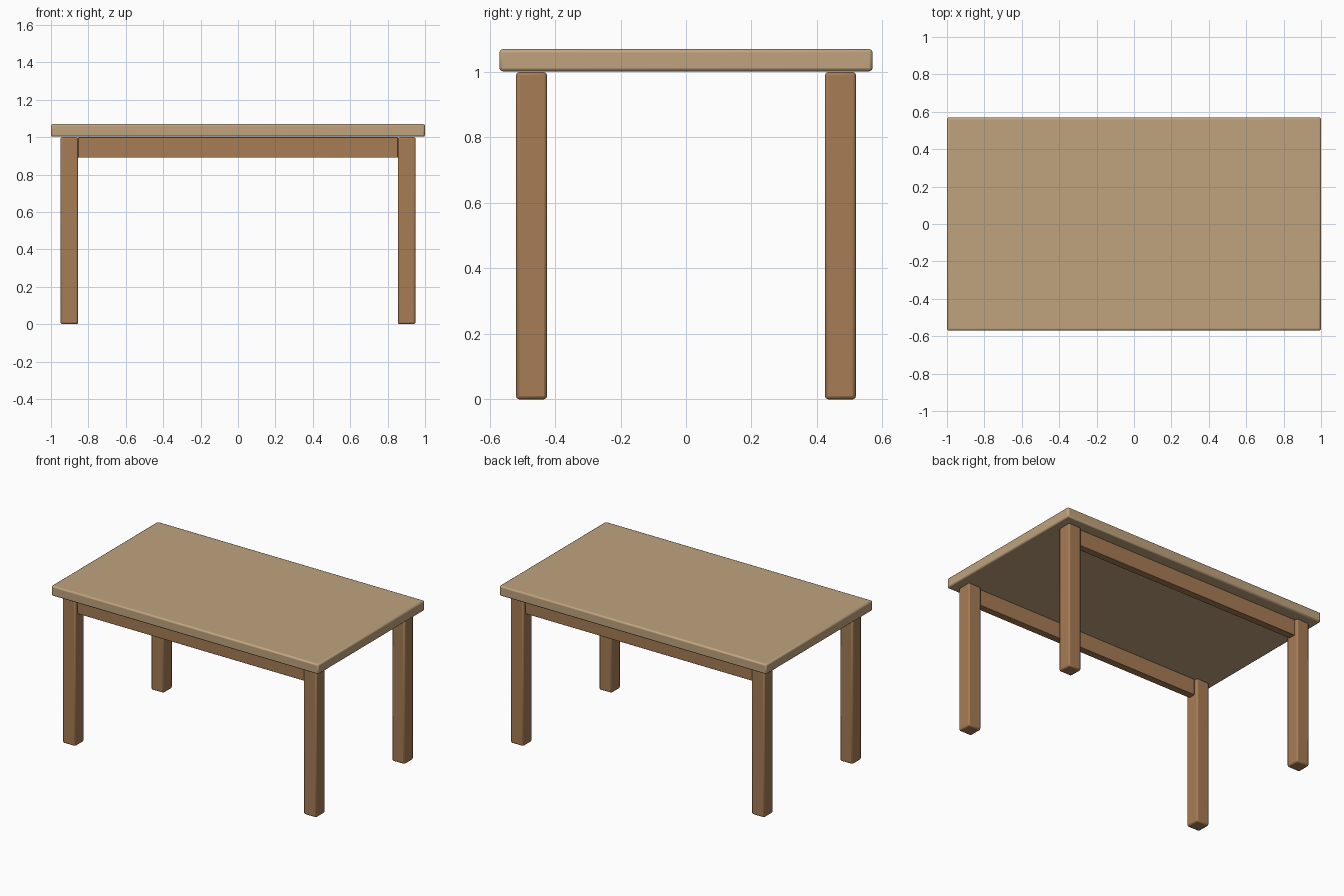
import bpy

if "Cube" in bpy.data.objects:
    bpy.data.objects.remove(bpy.data.objects["Cube"])


def material(name, rgb):
    m = bpy.data.materials.new(name)
    m.diffuse_color = (*rgb, 1)
    m.use_nodes = True
    m.node_tree.nodes["Principled BSDF"].inputs["Base Color"].default_value = m.diffuse_color
    return m


def box(name, x, y, z, mat, bevel):
    """Softly bevelled box from (min, max) ranges on each axis."""
    ranges = (x, y, z)
    bpy.ops.mesh.primitive_cube_add(size=1, location=[(a + b) / 2 for a, b in ranges])
    obj = bpy.context.object
    obj.name = name
    obj.scale = [b - a for a, b in ranges]
    bpy.ops.object.transform_apply(location=False, rotation=False, scale=True)
    obj.data.materials.append(mat)
    mod = obj.modifiers.new("Bevel", 'BEVEL')
    mod.width = bevel
    mod.segments = 2
    bpy.ops.object.shade_smooth_by_angle()
    return obj


def centred(c, size):
    return c - size / 2, c + size / 2


top_wood = material("top_wood", (0.53, 0.37, 0.21))
frame_wood = material("frame_wood", (0.38, 0.20, 0.09))

LEG = 0.095
LEG_X, LEG_Y = 0.902, 0.472
HEIGHT = 1.0

# Tabletop
box("tabletop", (-1, 1), (-0.57, 0.57), (HEIGHT + 0.002, 1.07), top_wood, 0.01)

# Legs, with a long rail between each front and back pair
for depth, sy in (("front", -1), ("back", 1)):
    y = sy * LEG_Y
    for side, sx in (("left", -1), ("right", 1)):
        box(f"{depth}_{side}_leg", centred(sx * LEG_X, LEG), centred(y, LEG),
            (0, HEIGHT), frame_wood, 0.01)
    inner = LEG_X - LEG / 2
    box(f"{depth}_rail", (-inner, inner), centred(y, 0.048),
        (0.89, HEIGHT), frame_wood, 0.003)
